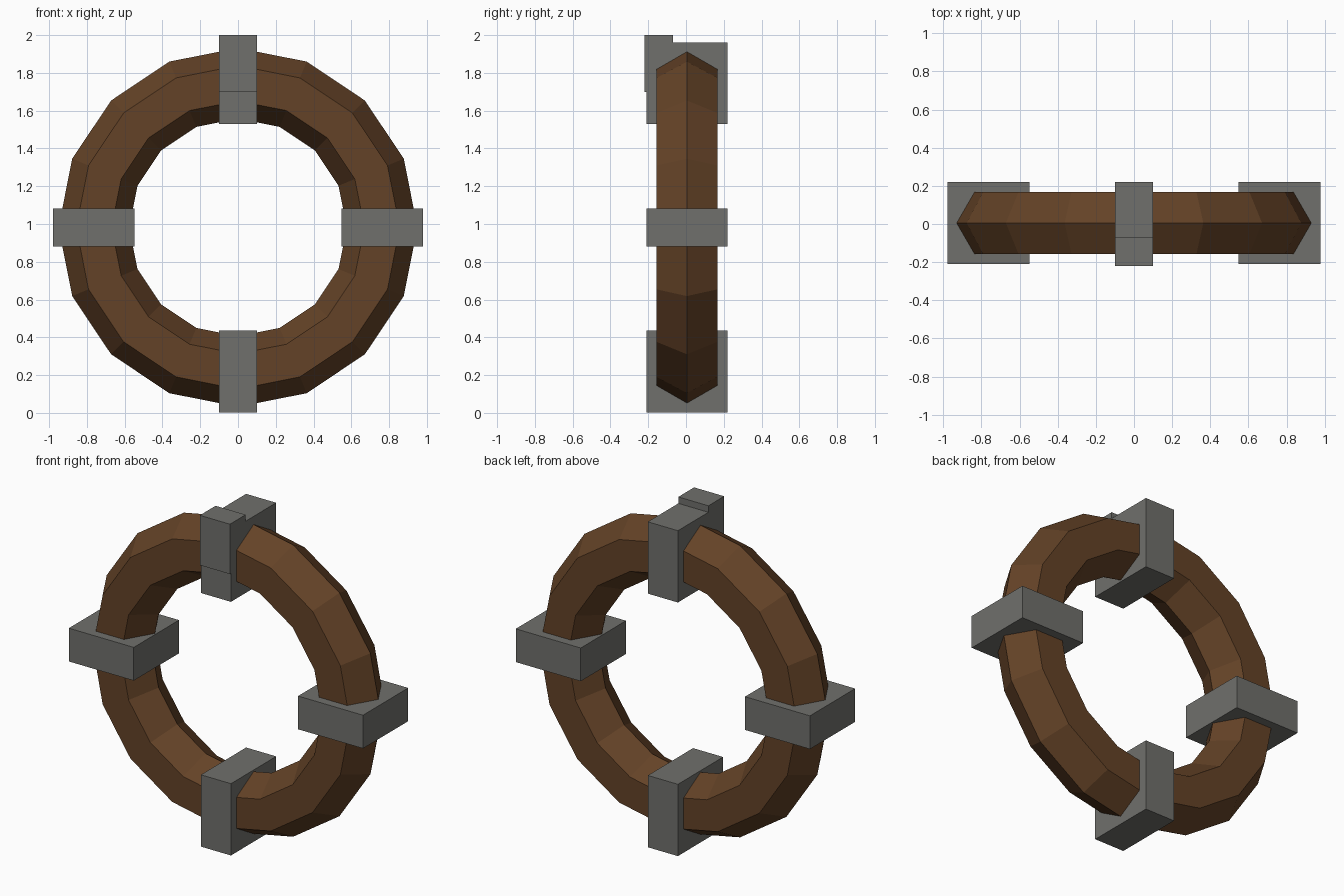
import bpy, bmesh, math
from mathutils import Matrix, Vector

if "Cube" in bpy.data.objects:
    bpy.data.objects.remove(bpy.data.objects["Cube"])

CENTRE = Vector((0, 0.005, 0.982))
MAJOR, MINOR = 0.763, 0.187


def material(name, rgb):
    m = bpy.data.materials.new(name)
    m.diffuse_color = (*rgb, 1)
    m.use_nodes = True
    m.node_tree.nodes["Principled BSDF"].inputs["Base Color"].default_value = m.diffuse_color
    return m


wood = material("brown wood", (0.127, 0.055, 0.02))
iron = material("grey iron", (0.162, 0.162, 0.15))


def finish(bm, name, mat):
    bmesh.ops.recalc_face_normals(bm, faces=bm.faces)
    mesh = bpy.data.meshes.new(name)
    bm.to_mesh(mesh)
    bm.free()
    mesh.materials.append(mat)
    bpy.context.collection.objects.link(bpy.data.objects.new(name, mesh))


def box(name, lo, hi, mat):
    lo, hi = Vector(lo), Vector(hi)
    bm = bmesh.new()
    bmesh.ops.create_cube(bm, size=1, matrix=Matrix.Translation((lo + hi) / 2)
                          @ Matrix.Diagonal((*(hi - lo), 1)))
    finish(bm, name, mat)


# Faceted ring: hexagonal section swept in 16 steps around the y axis
bm = bmesh.new()
rings = []
for i in range(16):
    a = math.tau * i / 16
    ring = []
    for j in range(6):
        b = math.tau * j / 6
        r = MAJOR + MINOR * math.cos(b)
        ring.append(bm.verts.new(CENTRE + Vector(
            (r * math.cos(a), MINOR * math.sin(b), r * math.sin(a)))))
    rings.append(ring)
for i in range(16):
    p, q = rings[i], rings[(i + 1) % 16]
    for j in range(6):
        k = (j + 1) % 6
        bm.faces.new((p[j], p[k], q[k], q[j]))
finish(bm, "wooden_ring", wood)

# Four clamps around the ring
for name, dx, dz in (("right_clamp", 1, 0), ("top_clamp", 0, 1),
                     ("left_clamp", -1, 0), ("bottom_clamp", 0, -1)):
    c = CENTRE + Vector((dx, 0, dz)) * MAJOR
    half = Vector((0.216 if dx else 0.1, 0.215, 0.216 if dz else 0.1))
    box(name, c - half, c + half, iron)

# Raised block on the front of the top clamp
box("top_block", (-0.1, -0.22, 1.70), (0.1, -0.07, 2.0), iron)
